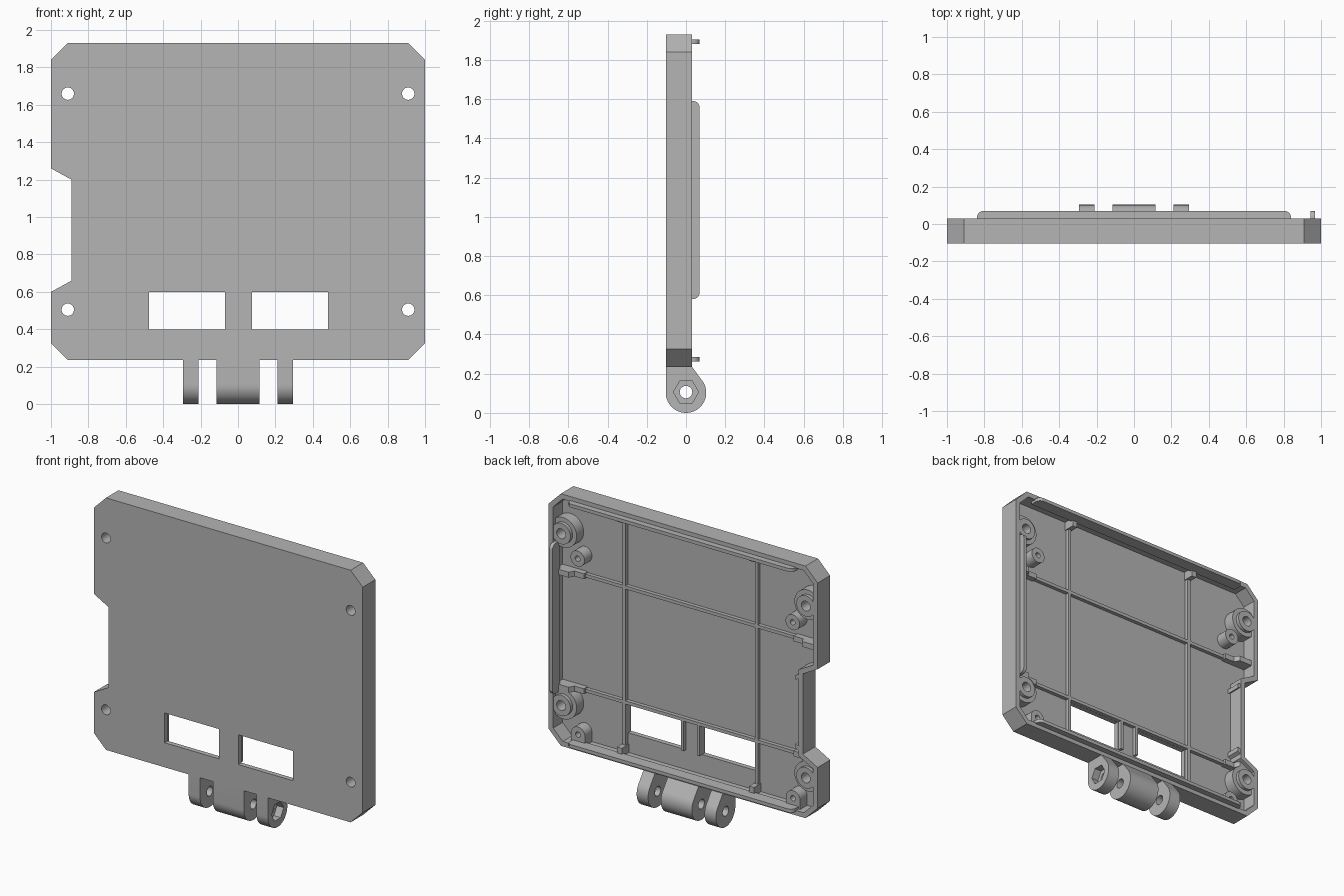
import bpy, bmesh, math
from mathutils import Vector

if "Cube" in bpy.data.objects:
    bpy.data.objects.remove(bpy.data.objects["Cube"], do_unlink=True)

grey = bpy.data.materials.new("plain_grey")
grey.use_nodes = True
grey.diffuse_color = (0.46, 0.46, 0.46, 1)
grey.node_tree.nodes["Principled BSDF"].inputs["Base Color"].default_value = (0.46, 0.46, 0.46, 1)

FRONT, FLOOR, RIM, LIP = -0.103, -0.07, 0.03, 0.07   # depth levels along y
WALL = 0.033
PLACE = {"x": lambda a, b, d: (d, a, b),
         "y": lambda a, b, d: (a, d, b),
         "z": lambda a, b, d: (a, b, d)}


def plate(name, loops, axis, start, end):
    """Extrude an outline, with any further loops as holes, along one axis."""
    bm = bmesh.new()
    edges = []
    for loop in loops:
        vs = [bm.verts.new(PLACE[axis](a, b, start)) for a, b in loop]
        edges += [bm.edges.new((v, vs[i - 1])) for i, v in enumerate(vs)]
    bmesh.ops.triangle_fill(bm, use_beauty=True, edges=edges)
    geom = bmesh.ops.extrude_face_region(bm, geom=bm.faces[:], use_keep_orig=True)["geom"]
    shift = Vector(PLACE[axis](0, 0, end - start))
    bmesh.ops.translate(bm, vec=shift, verts=[g for g in geom if isinstance(g, bmesh.types.BMVert)])
    bmesh.ops.recalc_face_normals(bm, faces=bm.faces[:])
    mesh = bpy.data.meshes.new(name)
    bm.to_mesh(mesh)
    bm.free()
    mesh.materials.append(grey)
    obj = bpy.data.objects.new(name, mesh)
    bpy.context.collection.objects.link(obj)
    return obj


def arc(cx, cy, r, a0, a1, n):
    angles = [math.radians(a0 + (a1 - a0) * i / n) for i in range(n + 1)]
    return [(cx + r * math.cos(t), cy + r * math.sin(t)) for t in angles]


def circle(cx, cy, r, n=32):
    return arc(cx, cy, r, 0, 360, n)[:-1]


def rect(a0, a1, b0, b1):
    return [(a0, b0), (a1, b0), (a1, b1), (a0, b1)]


def inset(loop, t):
    """Offset a counter-clockwise outline inwards with mitred corners."""
    pts = [Vector(p) for p in loop]
    out = []
    for i, p in enumerate(pts):
        e0 = (p - pts[i - 1]).normalized()
        e1 = (pts[(i + 1) % len(pts)] - p).normalized()
        n0, n1 = Vector((-e0.y, e0.x)), Vector((-e1.y, e1.x))
        out.append(tuple(p + (n0 + n1) * t / (1 + n0.dot(n1))))
    return out


def cut(obj, cutter):
    mod = obj.modifiers.new("cut", "BOOLEAN")
    mod.operation, mod.solver, mod.object = "DIFFERENCE", "EXACT", cutter
    bpy.context.view_layer.objects.active = obj
    bpy.ops.object.modifier_apply(modifier=mod.name)
    bpy.data.objects.remove(cutter, do_unlink=True)


# Shell: chamfered plate with a side notch, hollowed from the back
outline = [(-0.91, 0.235), (0.91, 0.235), (1, 0.325), (1, 1.84), (0.91, 1.93), (-0.91, 1.93),
           (-1, 1.84), (-1, 1.26), (-0.89, 1.2), (-0.89, 0.66), (-1, 0.6), (-1, 0.325)]
screws = [(sx * 0.91, z) for sx in (-1, 1) for z in (0.505, 1.66)]
windows = [rect(-0.475, -0.07, 0.4, 0.6), rect(0.075, 0.48, 0.4, 0.6)]
holes = [circle(x, z, 0.033) for x, z in screws] + windows
shell = plate("shell", [outline] + holes, "y", FRONT, RIM)
cut(shell, plate("cavity", [inset(outline, WALL)], "y", FLOOR, RIM + 0.1))

# Stepped screw bosses; the wide step is clipped to the wall
for x, z in screws:
    limit = 0.98
    wide = [(max(-limit, min(limit, a)), b) for a, b in circle(x, z, 0.1)]
    plate("screw_boss_base", [wide, circle(x, z, 0.033)], "y", FLOOR - 0.005, 0.005)
    plate("screw_boss_top", [circle(x, z, 0.07), circle(x, z, 0.033)], "y", 0.004, RIM - 0.002)

# Small posts; the lower pair run into the bottom wall
for sx in (-1, 1):
    x = sx * 0.8
    plate("upper_post", [circle(x, 1.515, 0.052), circle(x, 1.515, 0.018)],
          "y", FLOOR - 0.005, 0.01)
    arch = arc(x, 0.33, 0.052, 0, 180, 16) + [(x - 0.052, 0.25), (x + 0.052, 0.25)]
    plate("lower_post", [arch, circle(x, 0.33, 0.018)], "y", FLOOR - 0.005, 0.005)

# Floor ribs
def rib(name, x0, x1, z0, z1):
    plate(name, [rect(x0, x1, z0, z1)], "y", FLOOR - 0.005, -0.045)


for sx in (-1, 1):
    rib("upright_rib", sx * 0.492 - 0.011, sx * 0.492 + 0.011, 0.25, 1.91)
    rib("window_rib", sx * 0.06 - 0.01, sx * 0.06 + 0.01, 0.4, 0.61)
for z in (0.612, 1.385):
    rib("cross_rib", -0.9, 0.9, z - 0.011, z + 0.011)

# Raised brackets where the ribs reach the walls
for sx in (-1, 1):
    for z in (0.612, 1.385):
        wall = 0.925 if sx < 0 and z < 1 else 0.98
        steps = [(wall, FLOOR), (wall, 0.005), (0.87, 0.005), (0.85, -0.03),
                 (0.78, -0.03), (0.78, FLOOR)]
        plate("side_bracket", [[(sx * a, b) for a, b in steps]], "z", z - 0.018, z + 0.018)
    x = sx * 0.492
    for z0, z1 in ((0.25, 0.325), (1.84, 1.915)):
        plate("end_bracket", [rect(FLOOR, 0.005, z0, z1)], "x", x - 0.018, x + 0.018)

# Flags beside the notch
for z, s in ((1.2, -1), (0.66, 1)):
    flag = [(-0.89, z), (-0.835, z + s * 0.03), (-0.835, z + s * 0.06), (-0.89, z + s * 0.03)]
    flag = [(a, b - s * 0.005) for a, b in flag]
    plate("notch_flag", [flag], "y", FLOOR - 0.005, RIM - 0.003)


# Locating lips with rounded ends
def lip_profile(lo, hi, base, top, r=0.035):
    return [(lo, base), (hi, base)] + arc(hi - r, top - r, r, 0, 90, 8) + \
        arc(lo + r, top - r, r, 90, 180, 8)


for name, z in (("top_lip", 1.88), ("bottom_lip", 0.262)):
    plate(name, [lip_profile(-0.84, 0.84, -0.01, LIP)], "z", z, z + 0.023)
side = [(b, a) for a, b in lip_profile(0.58, 1.59, -0.01, LIP)]
plate("left_lip", [side], "x", 0.945, 0.968)

# Hinge knuckles with a bolt hole and a nut pocket on one side
R = 0.103
knuckle = arc(0, R, R, 180, 398, 40) + [(RIM, 0.236), (-R, 0.236)]
for name, x0, x1 in (("right_knuckle", -0.295, -0.21), ("middle_knuckle", -0.115, 0.115),
                     ("left_knuckle", 0.21, 0.295)):
    obj = plate(name, [knuckle, circle(0, R + 0.003, 0.032)], "x", x0, x1)
    if name == "left_knuckle":
        cut(obj, plate("nut_pocket", [circle(0, R + 0.003, 0.064, 6)], "x", 0.245, 0.4))

# Smooth the round walls, keep the corners sharp
bpy.ops.object.select_all(action="DESELECT")
for obj in bpy.context.collection.objects:
    if obj.type == "MESH" and obj.data.materials and obj.data.materials[0] == grey:
        obj.select_set(True)
        bpy.context.view_layer.objects.active = obj
bpy.ops.object.shade_smooth_by_angle(angle=math.radians(25))
